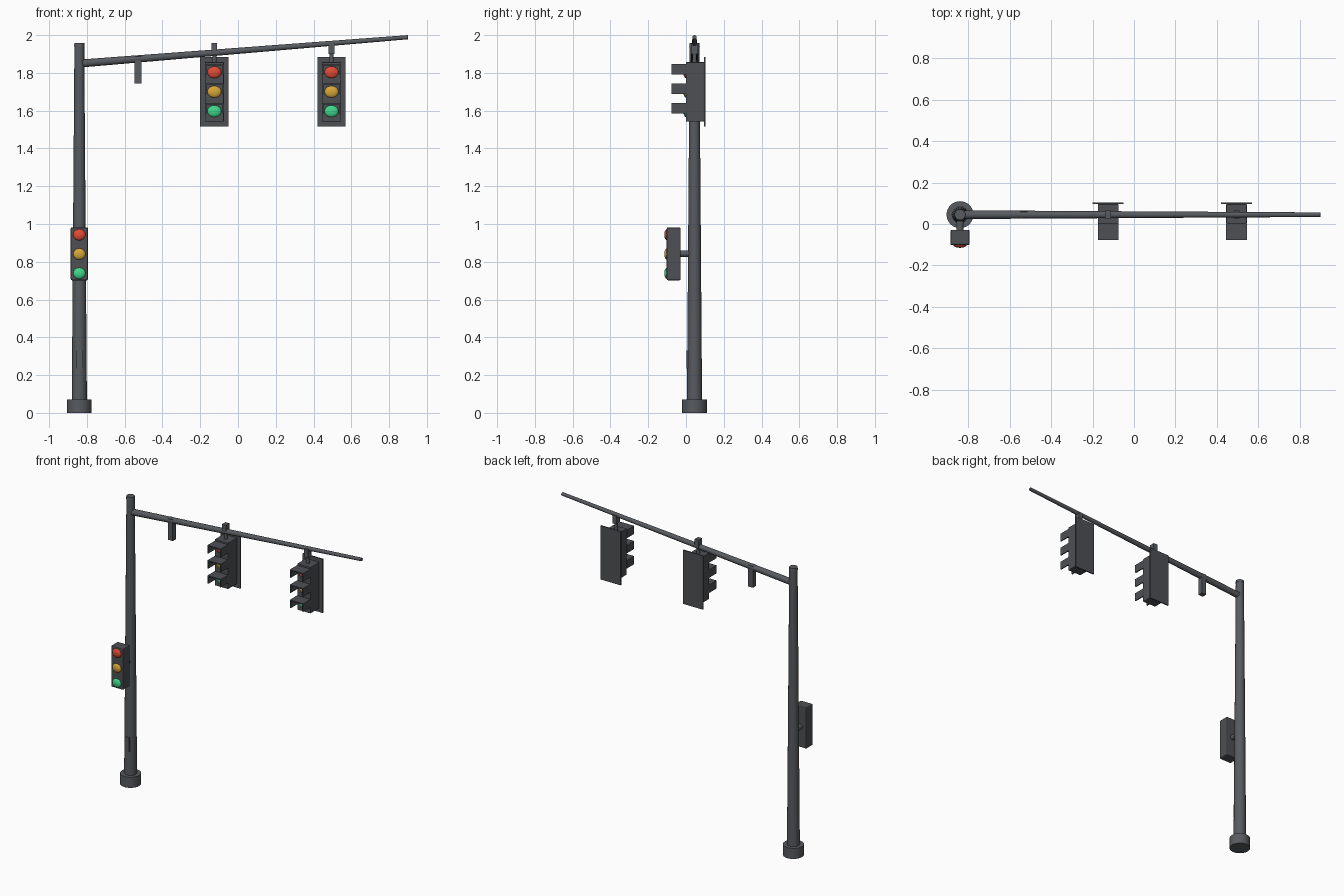
import bpy
import math
from mathutils import Vector

cube = bpy.data.objects.get("Cube")
if cube:
    bpy.data.objects.remove(cube, do_unlink=True)


def material(name, rgb):
    m = bpy.data.materials.new(name)
    m.use_nodes = True
    color = (*rgb, 1)
    m.diffuse_color = color
    m.node_tree.nodes["Principled BSDF"].inputs["Base Color"].default_value = color
    return m


STEEL = material("grey steel", (0.095, 0.103, 0.115))
HOUSING = material("dark housing", (0.075, 0.08, 0.088))
LAMPS = [
    ("red", material("red lens", (0.75, 0.07, 0.035))),
    ("amber", material("amber lens", (0.68, 0.38, 0.04))),
    ("green", material("green lens", (0.05, 0.68, 0.26))),
]


def finish(name, mat, smooth=False):
    ob = bpy.context.object
    ob.name = name
    ob.data.materials.append(mat)
    bpy.ops.object.transform_apply(location=False, rotation=False, scale=True)
    if smooth:
        bpy.ops.object.shade_smooth_by_angle(angle=math.radians(40))
    return ob


def box(name, low, high, mat, bevel=0):
    low, high = Vector(low), Vector(high)
    bpy.ops.mesh.primitive_cube_add(size=1, location=(low + high) / 2)
    bpy.context.object.scale = high - low
    ob = finish(name, mat)
    if bevel:
        mod = ob.modifiers.new("Bevel", "BEVEL")
        mod.width = bevel
        mod.segments = 2
    return ob


def tube(name, start, end, r1, r2, mat, sides=24):
    start, end = Vector(start), Vector(end)
    axis = end - start
    bpy.ops.mesh.primitive_cone_add(vertices=sides, radius1=r1, radius2=r2,
                                    depth=axis.length, location=(start + end) / 2,
                                    rotation=axis.to_track_quat("Z", "Y").to_euler())
    return finish(name, mat, True)


def lens(name, center, size, mat):
    bpy.ops.mesh.primitive_uv_sphere_add(segments=24, ring_count=12, radius=1, location=center)
    bpy.context.object.scale = size
    return finish(name, mat, True)


PX, PY = -0.84, 0.045

# Pole, footing and access cover
tube("footing", (PX, PY, 0), (PX, PY, 0.072), 0.065, 0.065, STEEL, 32)
tube("pole", (PX, PY, 0.07), (PX, PY, 1.945), 0.04, 0.026, STEEL)
tube("pole_cap", (PX, PY, 1.94), (PX, PY, 1.958), 0.028, 0.026, STEEL)
box("access_cover", (PX - 0.018, PY - 0.042, 0.235), (PX + 0.018, PY - 0.03, 0.33), STEEL)

# Mast arm and its small hanging sensor
tube("mast_arm", (PX + 0.01, PY, 1.85), (0.9, PY, 1.989), 0.021, 0.011, STEEL)
box("arm_sensor", (-0.547, PY - 0.017, 1.743), (-0.511, PY + 0.017, 1.888), STEEL)


def hanging_signal(side, x):
    # Hanger, housing and backplate
    box(side + "_hanger_clamp", (x - 0.015, PY - 0.019, 1.9), (x + 0.015, PY + 0.019, 1.958), STEEL)
    tube(side + "_hanger_stem", (x, PY, 1.85), (x, PY, 1.92), 0.011, 0.011, STEEL, 16)
    box(side + "_housing", (x - 0.05, 0, 1.543), (x + 0.05, 0.096, 1.857), HOUSING, 0.003)
    box(side + "_backplate", (x - 0.075, 0.096, 1.517), (x + 0.075, 0.104, 1.883), HOUSING)
    # Lamps under open-bottomed hoods
    for i, (color, mat) in enumerate(LAMPS):
        z = 1.803 - i * 0.103
        tag = f"{side}_{color}"
        lens(tag + "_lens", (x, 0, z), (0.037, 0.014, 0.031), mat)
        box(tag + "_hood_top", (x - 0.05, -0.078, z + 0.036), (x + 0.05, 0, z + 0.043), HOUSING)
        for s in (-1, 1):
            xa, xb = sorted((x + s * 0.05, x + s * 0.043))
            box(f"{tag}_hood_side_{'left' if s > 0 else 'right'}",
                (xa, -0.078, z - 0.012), (xb, 0, z + 0.036), HOUSING)


hanging_signal("inner_signal", -0.125)
hanging_signal("outer_signal", 0.495)

# Low signal on the pole
tube("low_signal_bracket", (PX, -0.04, 0.843), (PX, PY, 0.843), 0.017, 0.017, STEEL, 16)
box("low_signal_housing", (PX - 0.046, -0.102, 0.702), (PX + 0.046, -0.028, 0.982), HOUSING, 0.007)
for i, (color, mat) in enumerate(LAMPS):
    lens(f"low_signal_{color}_lens", (PX, -0.1, 0.943 - i * 0.102), (0.033, 0.015, 0.03), mat)
